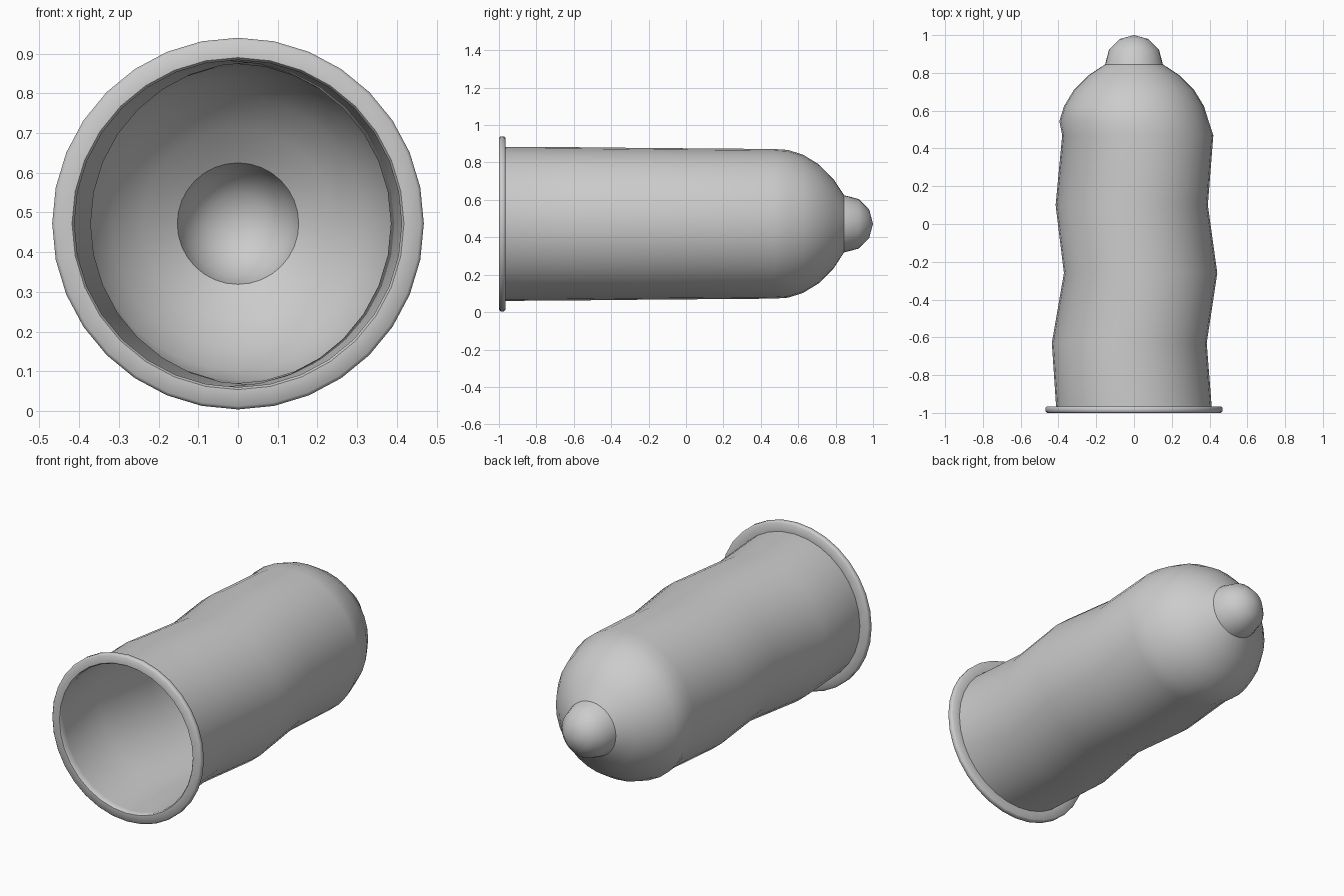
import bpy, math

if "Cube" in bpy.data.objects:
    bpy.data.objects.remove(bpy.data.objects["Cube"])

SIDES = 32
CZ = 0.472  # height of the long axis


def lathe(name, rings, closed=False, tip=None, angle=35):
    """Sweep rings (radius, y, x offset) along the y axis."""
    verts, faces = [], []
    for r, y, dx in rings:
        for i in range(SIDES):
            a = 2 * math.pi * i / SIDES
            verts.append((dx + r * math.cos(a), y, CZ + r * math.sin(a)))
    n = len(rings)
    for k in range(n if closed else n - 1):
        a0, b0 = k * SIDES, ((k + 1) % n) * SIDES
        for i in range(SIDES):
            j = (i + 1) % SIDES
            faces.append((a0 + i, b0 + i, b0 + j, a0 + j))
    if tip is not None:
        verts.append((0, tip, CZ))
        a0 = (n - 1) * SIDES
        for i in range(SIDES):
            faces.append((a0 + i, len(verts) - 1, a0 + (i + 1) % SIDES))
    mesh = bpy.data.meshes.new(name)
    mesh.from_pydata(verts, [], faces)
    obj = bpy.data.objects.new(name, mesh)
    bpy.context.collection.objects.link(obj)
    bpy.ops.object.select_all(action='DESELECT')
    obj.select_set(True)
    bpy.context.view_layer.objects.active = obj
    bpy.ops.object.shade_smooth_by_angle(angle=math.radians(angle))
    return obj


# Thin open sleeve: wavy wall, domed end, small rounded tip
wall = [(0.412, -0.975, 0), (0.41, -0.63, -0.025), (0.406, -0.26, 0.035),
        (0.403, 0.10, -0.012), (0.40, 0.47, 0.02)]
dome = [(0.395, 0.545, 0), (0.37, 0.625, 0), (0.318, 0.71, 0),
        (0.24, 0.788, 0), (0.153, 0.845, 0)]
nub = [(0.153 * math.cos(t), 0.845 + 0.155 * math.sin(t), 0)
       for t in (math.radians(d) for d in (30, 60))]
lathe("sleeve", wall + dome + nub, tip=1.0, angle=40)

# Rounded rim around the open front
rim = [(0.412, -0.966), (0.46, -0.965), (0.468, -0.973), (0.468, -0.992),
       (0.46, -1.0), (0.418, -1.0), (0.412, -0.992)]
lathe("rim", [(r, y, 0) for r, y in reversed(rim)], closed=True, angle=50)
